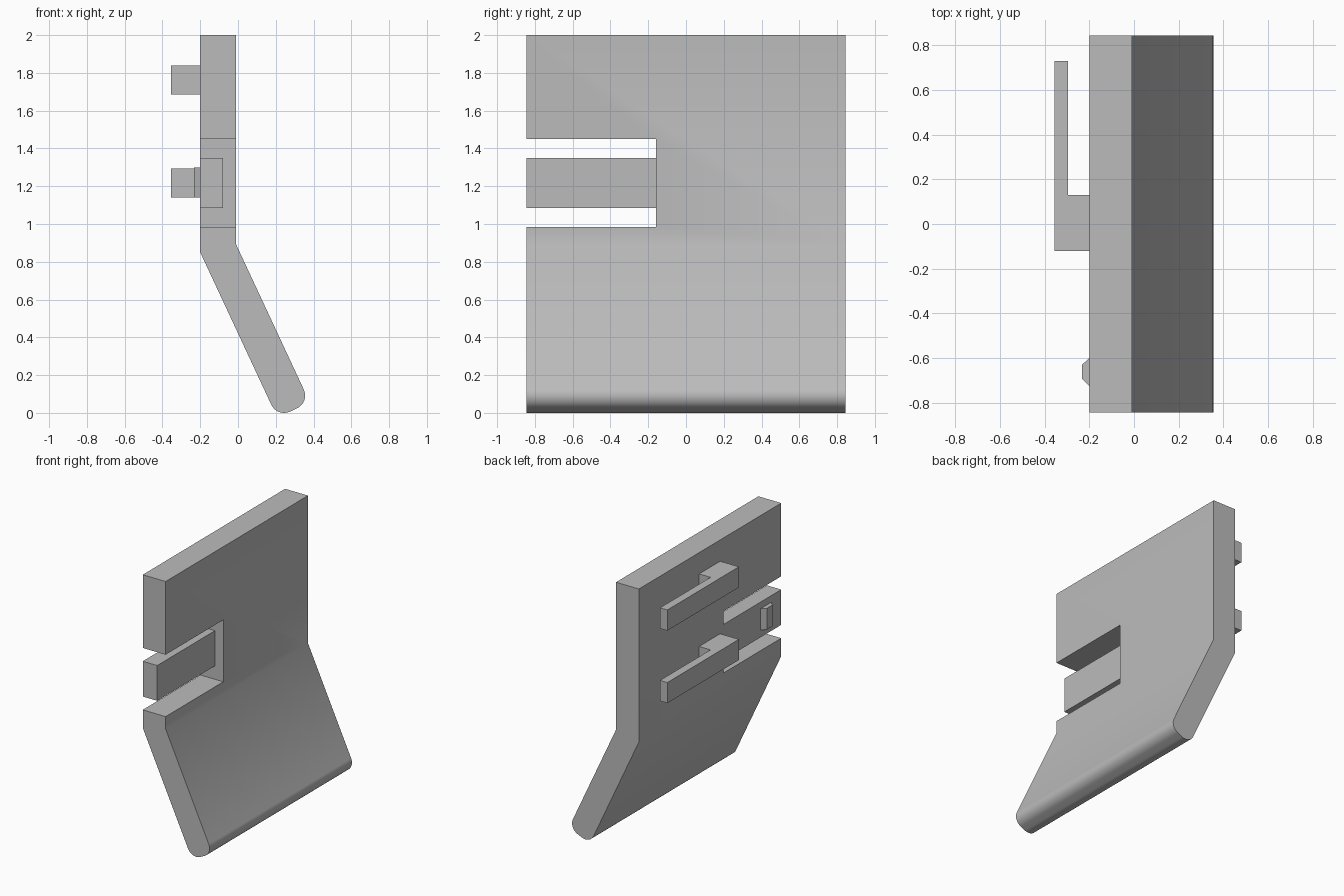
import bpy, bmesh, math
from mathutils import Vector

if "Cube" in bpy.data.objects:
    bpy.data.objects.remove(bpy.data.objects["Cube"], do_unlink=True)

grey = bpy.data.materials.new("plain grey")
grey.use_nodes = True
COLOUR = (0.5, 0.5, 0.5, 1)
grey.diffuse_color = COLOUR
grey.node_tree.nodes["Principled BSDF"].inputs["Base Color"].default_value = COLOUR


def prism(name, outline, start, end, axis):
    """Extrude a closed outline along axis: 'y' takes (x, z), 'z' takes (x, y)."""
    bm = bmesh.new()
    place = (lambda a, b: (a, start, b)) if axis == "y" else (lambda a, b: (a, b, start))
    face = bm.faces.new([bm.verts.new(place(a, b)) for a, b in outline])
    moved = bmesh.ops.extrude_face_region(bm, geom=[face])["geom"]
    step = Vector((0, end - start, 0)) if axis == "y" else Vector((0, 0, end - start))
    bmesh.ops.translate(bm, vec=step, verts=[v for v in moved if isinstance(v, bmesh.types.BMVert)])
    bmesh.ops.recalc_face_normals(bm, faces=bm.faces)
    mesh = bpy.data.meshes.new(name)
    bm.to_mesh(mesh)
    bm.free()
    mesh.materials.append(grey)
    obj = bpy.data.objects.new(name, mesh)
    bpy.context.collection.objects.link(obj)
    return obj


def rect(x0, x1, y0, y1):
    return [(x0, y0), (x1, y0), (x1, y1), (x0, y1)]


HALF = 0.845                      # half width along y
BACK, THICK, BEND_Z = -0.2, 0.19, 0.85
TILT = math.radians(25)
RADIUS = 0.075
NOTCH_END = -0.16

# Bent plate: upright part, tilted lower part, two rounded tip corners
along = Vector((math.sin(TILT), -math.cos(TILT)))
across = Vector((math.cos(TILT), math.sin(TILT)))
reach = (BEND_Z + RADIUS * across.y - RADIUS) / math.cos(TILT)
centre = Vector((BACK, BEND_Z)) + across * RADIUS + along * reach
profile = [(BACK, 2), (BACK, BEND_Z)]
for first, shift in ((180, 0), (270, THICK - 2 * RADIUS)):
    for i in range(9):
        a = math.radians(first + 90 * i / 8) + TILT
        profile.append(tuple(centre + across * shift + RADIUS * Vector((math.cos(a), math.sin(a)))))
inner_z = BEND_Z + THICK * math.tan(TILT / 2)
profile += [(BACK + THICK, inner_z), (BACK + THICK, 2)]
plate = prism("bent_plate", profile, -HALF, HALF, "y")

# Side notch
cutter = prism("notch_cutter", rect(-0.5, 0.3, 0.985, 1.45), -1, NOTCH_END, "y")
cutter.hide_render = True
cut = plate.modifiers.new("notch", "BOOLEAN")
cut.operation, cut.solver, cut.object = "DIFFERENCE", "EXACT", cutter
bpy.context.view_layer.objects.active = plate
plate.select_set(True)
bpy.ops.object.modifier_apply(modifier=cut.name)
bpy.data.objects.remove(cutter, do_unlink=True)

bpy.ops.object.shade_smooth_by_angle(angle=math.radians(30))
weighted = plate.modifiers.new("weighted_normals", "WEIGHTED_NORMAL")
weighted.keep_sharp = True

# Thin spring tongue in the notch, with a chamfered catch on its back
prism("spring_tongue", rect(BACK, -0.08, 1.085, 1.35), -HALF, NOTCH_END, "y")
prism("tongue_catch", [(BACK, -0.725), (BACK, -0.6), (-0.232, -0.63), (-0.232, -0.695)],
      1.14, 1.3, "z")

# Two L-shaped hooks on the back
hook = [(BACK, -0.12), (BACK, 0.13), (-0.295, 0.13), (-0.295, 0.73), (-0.356, 0.73), (-0.356, -0.12)]
for name, z in (("lower_hook", 1.14), ("upper_hook", 1.685)):
    prism(name, hook, z, z + 0.155, "z")
